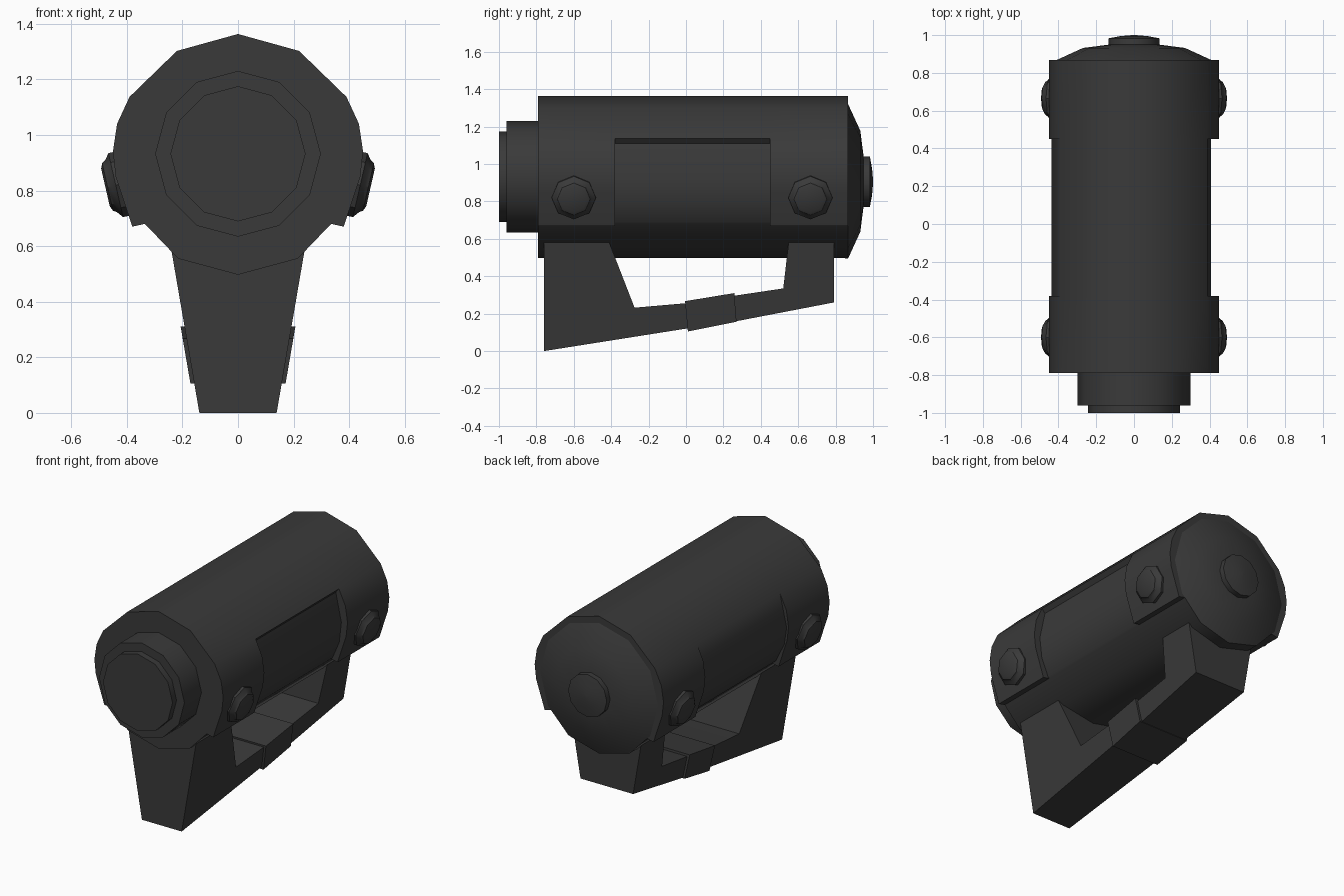
import bpy, bmesh, math
from mathutils import Vector, Matrix

if "Cube" in bpy.data.objects:
    bpy.data.objects.remove(bpy.data.objects["Cube"])

dark = bpy.data.materials.new("dark_grey")
dark.diffuse_color = (0.042, 0.042, 0.042, 1)
dark.use_nodes = True
dark.node_tree.nodes["Principled BSDF"].inputs["Base Color"].default_value = dark.diffuse_color


def loft(name, rings, angle=35):
    """Skin a list of equal-length rings, cap both ends."""
    bm = bmesh.new()
    rows = [[bm.verts.new(p) for p in r] for r in rings]
    n = len(rows[0])
    for a, b in zip(rows, rows[1:]):
        for i in range(n):
            j = (i + 1) % n
            bm.faces.new((a[i], a[j], b[j], b[i]))
    bm.faces.new(rows[0])
    bm.faces.new(rows[-1])
    bmesh.ops.remove_doubles(bm, verts=bm.verts, dist=1e-4)
    bmesh.ops.dissolve_degenerate(bm, edges=bm.edges, dist=1e-4)
    bmesh.ops.recalc_face_normals(bm, faces=bm.faces)
    me = bpy.data.meshes.new(name)
    bm.to_mesh(me)
    bm.free()
    me.materials.append(dark)
    ob = bpy.data.objects.new(name, me)
    bpy.context.collection.objects.link(ob)
    bpy.ops.object.select_all(action='DESELECT')
    ob.select_set(True)
    bpy.context.view_layer.objects.active = ob
    bpy.ops.object.shade_smooth_by_angle(angle=math.radians(angle))
    return ob


def turned(name, steps, origin, axis, sides):
    """Turned part: steps are (distance along axis, radius)."""
    axis = Vector(axis).normalized()
    u = Vector((0, 0, 1))
    u = (u - axis * u.dot(axis)).normalized()
    v = axis.cross(u)
    o = Vector(origin)
    rings = [[o + axis * d + (u * math.cos(2 * math.pi * i / sides)
                              + v * math.sin(2 * math.pi * i / sides)) * r
              for i in range(sides)] for d, r in steps]
    return loft(name, rings)


# Housing: twelve-sided barrel with raised side plates at both ends
upper = [(0.22, 1.302), (0.39, 1.137)]
lower = [(0.335, 0.68), (0.215, 0.555)]
plate = [(0.435, 1.04), (0.45, 0.94), (0.44, 0.85), (0.38, 0.67)]
recess_r = [(0.368, 1.11), (0.407, 0.93), (0.392, 0.80), (0.345, 0.69)]
recess_l = [(0.41, 1.05), (0.437, 0.93), (0.42, 0.82), (0.36, 0.70)]


def section(y, right, left):
    r = upper + right + lower
    l = upper + left + lower
    pts = [(0, 1.363)] + r + [(0, 0.497)] + [(-x, z) for x, z in reversed(l)]
    return [(x, y, z) for x, z in pts]


loft("housing", [section(-0.79, plate, plate), section(-0.38, plate, plate),
                 section(-0.38, recess_r, recess_l), section(0.45, recess_r, recess_l),
                 section(0.45, plate, plate), section(0.867, plate, plate)])

# Front eyepiece rings
turned("front_collar", [(-0.77, 0.298), (-0.96, 0.298)], (0, 0, 0.932), (0, 1, 0), 12)
turned("front_lens", [(-0.94, 0.243), (-1.0, 0.243)], (0, 0, 0.932), (0, 1, 0), 12)

# Domed rear cap with button
turned("rear_cap", [(0.85, 0.412), (0.867, 0.412), (0.932, 0.27), (0.95, 0.13)],
       (0, 0, 0.908), (0, 1, 0), 12)
turned("rear_button", [(0.93, 0.135), (0.983, 0.135), (0.995, 0.07), (1.0, 0.01)],
       (0, 0, 0.905), (0, 1, 0), 12)

# Side bolts, tilted with the plates
for side, label in ((1, "right"), (-1, "left")):
    for y, end in ((-0.6, "front"), (0.665, "rear")):
        turned(f"{end}_{label}_bolt",
               [(-0.03, 0.118), (0.012, 0.118), (0.03, 0.095), (0.042, 0.088), (0.05, 0.07)],
               (side * 0.428, y, 0.822), (side * 0.24, 0, -0.055), 8)


# Bracket parts: side profile widened upwards
def tapered(name, profile, extra=0.0):
    def half(z):
        return 0.139 + 0.172 * z + extra
    loft(name, [[(s * half(z), y, z) for y, z in profile] for s in (-1, 1)])


tapered("mount_bracket", [
    (-0.76, 0), (-0.76, 0.60), (-0.418, 0.60), (-0.275, 0.232), (0, 0.256),
    (0.265, 0.297), (0.52, 0.335), (0.552, 0.61), (0.79, 0.61), (0.79, 0.26),
    (0.27, 0.16), (0, 0.12)])
tapered("bracket_clamp", [(-0.005, 0.267), (0.258, 0.31), (0.27, 0.157), (0.01, 0.105)], 0.014)
